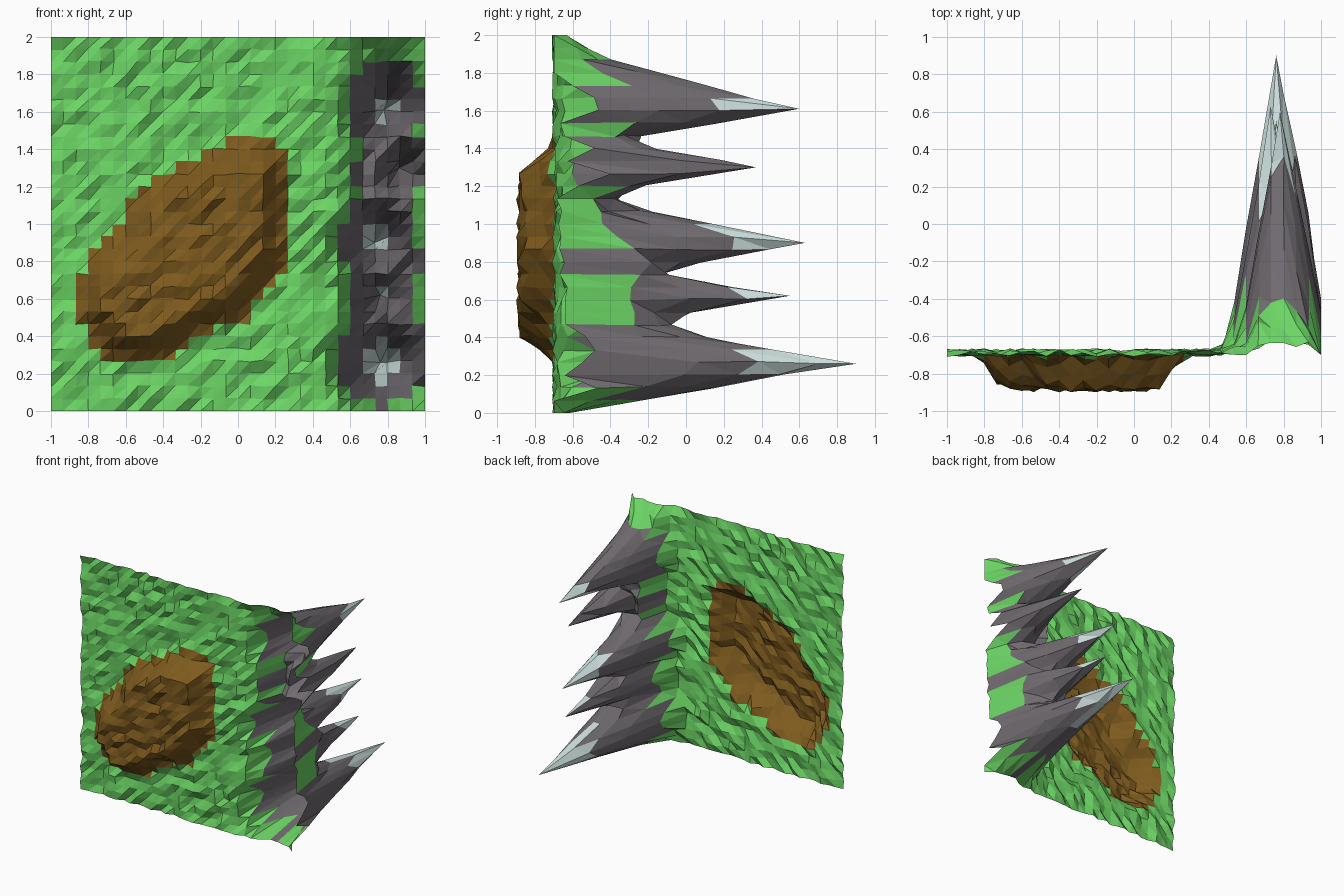
import bpy, random
from math import hypot
from mathutils import Vector
from mathutils.geometry import intersect_point_line

if "Cube" in bpy.data.objects:
    bpy.data.objects.remove(bpy.data.objects["Cube"])

random.seed(4)
N = 30
STEP = 2 / N
BASE = -0.69

# mountain peaks: x, z, height (y), spread below, spread above
PEAKS = [(0.76, 0.26, 0.90, 1.0, 1.05), (0.76, 0.62, 0.55, 1.0, 1.0),
         (0.73, 0.90, 0.63, 1.05, 1.2), (0.86, 1.30, 0.37, 1.0, 1.1),
         (0.78, 1.61, 0.60, 1.0, 1.5)]
# outline of the hollow, x and z
HOLLOW = [(-.87, .57), (-.82, .83), (-.64, .98), (-.53, 1.2), (-.2, 1.38),
          (0, 1.45), (.18, 1.44), (.27, 1.38), (.26, 1.0), (.27, .8),
          (.18, .7), (.05, .5), (-.2, .4), (-.4, .27), (-.65, .26), (-.8, .37)]


def hollow_depth(x, z):
    """Distance inside the hollow outline, 0 when outside."""
    inside, dist = False, 9.0
    for (ax, az), (bx, bz) in zip(HOLLOW, HOLLOW[1:] + HOLLOW[:1]):
        if (az > z) != (bz > z) and x < (bx - ax) * (z - az) / (bz - az) + ax:
            inside = not inside
        p, t = intersect_point_line(Vector((x, z, 0)), Vector((ax, az, 0)), Vector((bx, bz, 0)))
        t = min(1, max(0, t))
        dist = min(dist, hypot(x - ax - t * (bx - ax), z - az - t * (bz - az)))
    return dist if inside else 0.0


def ramp(v, pts):
    """Piecewise linear profile."""
    for (a, p), (b, q) in zip(pts, pts[1:]):
        if v <= b:
            return p + (q - p) * max(0, v - a) / (b - a)
    return pts[-1][1]


def height(x, z):
    d = hollow_depth(x, z)
    if d > 0:
        return BASE - 0.02 - min(1, max(0, d - 0.04) / 0.1) * 0.165 + random.uniform(-0.025, 0.025)
    h = BASE + random.uniform(-0.02, 0.025)
    # low ridge joining the peaks
    side = ramp(x, [(0.4, 0), (0.54, 0.08), (0.6, 0.25), (0.67, 1), (0.88, 1), (0.94, 0.75), (1, 0.08)])
    ends = ramp(z, [(0, 0.1), (0.1, 0.8), (0.2, 1.25), (0.8, 1.25), (1.0, 0.7), (1.6, 0.9), (1.85, 0.6), (2, 0.1)])
    h += 0.43 * side * ends * random.uniform(0.75, 1.2)
    # cone of each peak
    for px, pz, py, lo, hi in PEAKS:
        dx = (x - px) / (1.0 if x < px else 1.2)
        dz = (z - pz) / (hi if z > pz else lo)
        h = max(h, py - 5.8 * hypot(dx, dz))
    if x > 0.99:
        h = min(h, random.uniform(-0.7, -0.3) if 0.1 < z < 1.8 else -0.7)
    return h


# shared grid of points, slightly uneven
pts = []
for j in range(N + 1):
    for i in range(N + 1):
        x, z = -1 + i * STEP, j * STEP
        y = height(x, z)
        jx = random.uniform(-.004, .004) if 0 < i < N else 0
        jz = random.uniform(-.006, .006) if 0 < j < N else 0
        pts.append(Vector((x + jx, y, z + jz)))
# pull the nearest point onto every summit
for px, pz, py, _, _ in PEAKS:
    k = min(range(len(pts)), key=lambda n: hypot(pts[n].x - px, pts[n].z - pz))
    pts[k] = Vector((px, py, pz))

# sort grid triangles into parts by place and height of their cell
parts = {"meadow": [], "hollow": [], "rock": [], "snow": []}
for j in range(N):
    for i in range(N):
        a = j * (N + 1) + i
        tris = [(a, a + N + 1, a + N + 2), (a, a + N + 2, a + 1)]
        c = sum((pts[k] for k in (a, a + 1, a + N + 1, a + N + 2)), Vector()) / 4
        if hollow_depth(c.x, c.z) > 0:
            parts["hollow"] += tris
        elif c.y > 0.24:
            parts["snow"] += tris
        elif c.y > -0.45:
            parts["rock"] += tris
        else:
            parts["meadow"] += tris

COLOURS = {"meadow": (0.15, 0.67, 0.13, 1), "hollow": (0.21, 0.105, 0.013, 1),
           "rock": (0.165, 0.15, 0.165, 1), "snow": (0.64, 0.78, 0.76, 1)}
for name, faces in parts.items():
    used = sorted({k for f in faces for k in f})
    idx = {k: n for n, k in enumerate(used)}
    me = bpy.data.meshes.new(name)
    me.from_pydata([pts[k] for k in used], [], [[idx[k] for k in f] for f in faces])
    mat = bpy.data.materials.new(name)
    mat.diffuse_color = COLOURS[name]
    mat.use_nodes = True
    mat.node_tree.nodes["Principled BSDF"].inputs["Base Color"].default_value = mat.diffuse_color
    me.materials.append(mat)
    bpy.context.collection.objects.link(bpy.data.objects.new(name, me))
